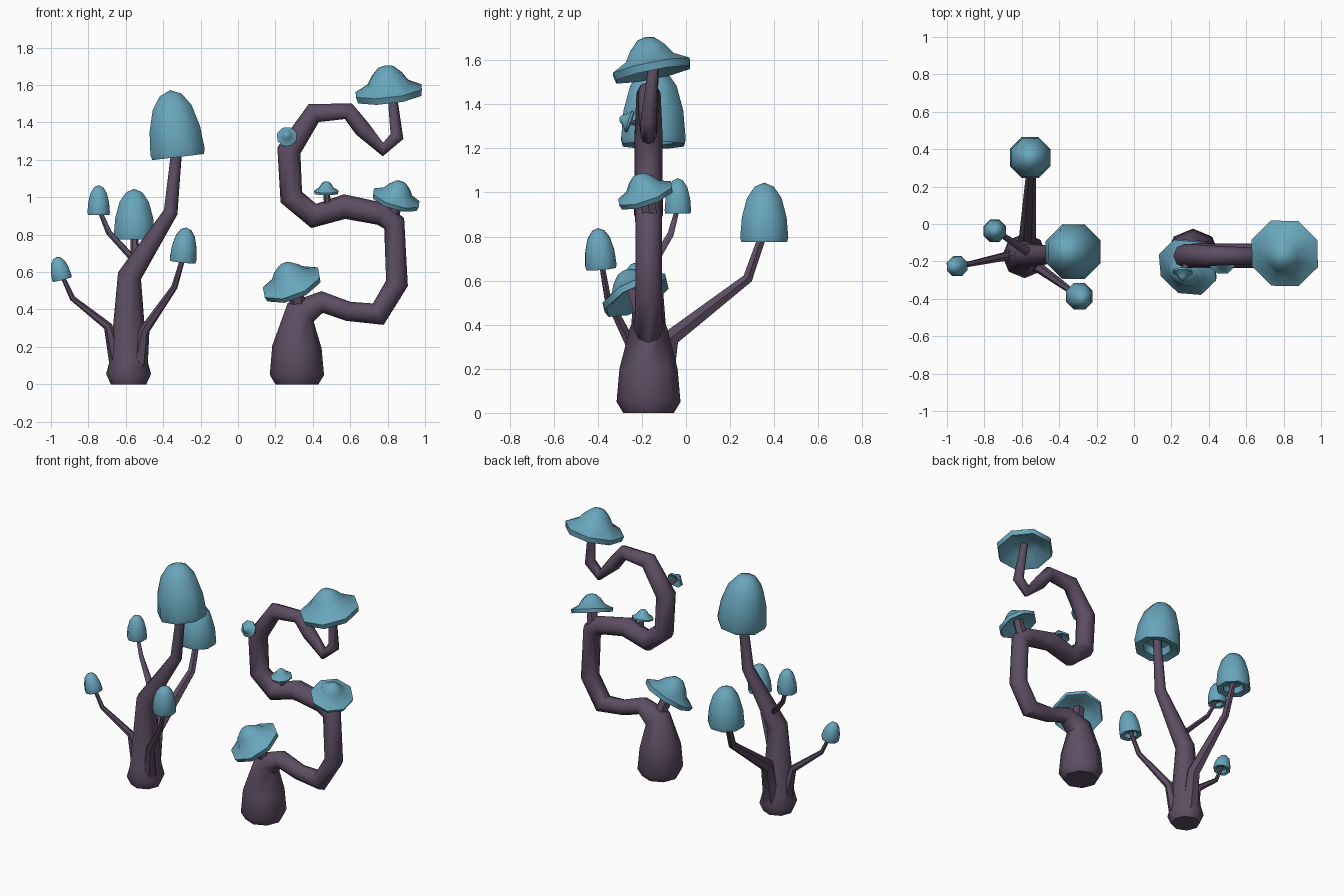
import bpy, bmesh, math
from mathutils import Vector

if "Cube" in bpy.data.objects:
    bpy.data.objects.remove(bpy.data.objects["Cube"])


def material(name, color):
    m = bpy.data.materials.new(name)
    m.diffuse_color = color
    m.use_nodes = True
    m.node_tree.nodes["Principled BSDF"].inputs["Base Color"].default_value = m.diffuse_color
    return m


STEM = material("stem_purple", (0.11, 0.075, 0.125, 1))
CAP = material("cap_blue", (0.14, 0.38, 0.50, 1))


def finish(name, bm, mat):
    bmesh.ops.recalc_face_normals(bm, faces=bm.faces)
    me = bpy.data.meshes.new(name)
    bm.to_mesh(me)
    bm.free()
    me.materials.append(mat)
    ob = bpy.data.objects.new(name, me)
    bpy.context.collection.objects.link(ob)
    bpy.ops.object.select_all(action='DESELECT')
    ob.select_set(True)
    bpy.context.view_layer.objects.active = ob
    bpy.ops.object.shade_smooth_by_angle(angle=math.radians(55))
    return ob


def skin(bm, rings):
    """Bridge consecutive rings of points; single-point rings become poles."""
    vs = [[bm.verts.new(p) for p in r] for r in rings]
    for a, b in zip(vs, vs[1:]):
        n = max(len(a), len(b))
        for i in range(n):
            j = (i + 1) % n
            if len(a) == 1:
                bm.faces.new((a[0], b[i], b[j]))
            elif len(b) == 1:
                bm.faces.new((a[i], a[j], b[0]))
            else:
                bm.faces.new((a[i], a[j], b[j], b[i]))
    for end in (vs[0], vs[-1]):
        if len(end) > 2:
            bm.faces.new(end)


def tube(name, path, sides=8):
    """Tapered tube through (x, y, z, radius) points with mitred bends."""
    pts = [Vector(p[:3]) for p in path]
    rings, u = [], Vector((1, 0, 0))
    for i, p in enumerate(pts):
        d_in = (p - pts[max(i - 1, 0)]).normalized()
        d_out = (pts[min(i + 1, len(pts) - 1)] - p).normalized()
        t = (d_in + d_out).normalized()
        if i == 0:
            t = Vector((0, 0, 1))
        u = (u - t * u.dot(t)).normalized()
        v = t.cross(u)
        ang = [2 * math.pi * k / sides for k in range(sides)]
        rings.append([p + (u * math.cos(a) + v * math.sin(a)) * path[i][3] for a in ang])
    bm = bmesh.new()
    skin(bm, rings)
    return finish(name, bm, STEM)


# Cap profiles as (radius, height) fractions, from hollow underside to tip
BELL = [(0, .22), (.5, .17), (.6, .03), (.95, 0), (1, .08), (.93, .42), (.72, .74), (.4, .93), (0, 1)]
HAT = [(0, .42), (.45, .32), (.85, .03), (.96, 0), (1, .2), (.62, .42), (.45, .7), (.22, .94), (0, 1)]


def cap(name, profile, base, axis, r, h):
    """Eight-sided cap revolved around a tilted axis."""
    q = Vector((0, 0, 1)).rotation_difference(Vector(axis))
    base = Vector(base)
    rings = []
    for pr, ph in profile:
        n = 8 if pr else 1
        rings.append([base + q @ Vector((pr * r * math.cos((k + .5) * math.pi / 4),
                                         pr * r * math.sin((k + .5) * math.pi / 4),
                                         ph * h)) for k in range(n)])
    bm = bmesh.new()
    skin(bm, rings)
    return finish(name, bm, CAP)


# Branching plant: trunk and four branches
tube("branching_trunk", [(-.585, -.17, 0, .095), (-.585, -.17, .055, .12), (-.585, -.17, .13, .1),
                         (-.58, -.17, .58, .064), (-.36, -.16, .92, .038), (-.325, -.15, 1.28, .028)])
tube("back_branch", [(-.575, -.12, .05, .06), (-.57, -.07, .34, .045),
                     (-.55, .28, .61, .026), (-.555, .36, .84, .02)], 6)
tube("left_branch", [(-.63, -.17, .05, .05), (-.695, -.175, .31, .024),
                     (-.885, -.215, .46, .015), (-.945, -.225, .59, .011)], 6)
tube("right_branch", [(-.535, -.2, .05, .05), (-.5, -.24, .29, .028),
                      (-.34, -.355, .52, .017), (-.29, -.385, .69, .013)], 6)
tube("upper_branch", [(-.55, -.16, .66, .025), (-.69, -.07, .81, .016), (-.745, -.035, .94, .011)], 6)

# Bell caps
cap("main_bell_cap", BELL, (-.32, -.148, 1.215), (-.12, 0, 1), .158, .36)
cap("back_bell_cap", BELL, (-.555, .355, .775), (0, 0, 1), .118, .27)
cap("left_bell_cap", BELL, (-.94, -.225, .56), (-.25, -.05, 1), .058, .125)
cap("right_bell_cap", BELL, (-.295, -.385, .655), (.1, -.08, 1), .077, .185)
cap("upper_bell_cap", BELL, (-.745, -.037, .905), (0, 0, 1), .065, .16)

# Winding plant: bulbous foot and S-shaped stalk
S = [(.315, 0, .115), (.315, .05, .145), (.315, .2, .132), (.335, .385, .085), (.45, .44, .058),
     (.59, .39, .052), (.75, .375, .064), (.85, .54, .06), (.835, .86, .06), (.77, .91, .062),
     (.57, .95, .066), (.405, .9, .066), (.285, 1.0, .064), (.272, 1.25, .064), (.405, 1.45, .055),
     (.59, 1.46, .046), (.665, 1.365, .045), (.775, 1.255, .036), (.85, 1.325, .037)]
tube("winding_stalk", [(x, -.17, z, r) for x, z, r in S] + [(.82, -.145, 1.585, .024)])
tube("low_cap_stem", [(.34, -.17, .37, .045), (.28, -.235, .57, .04)], 6)
tube("middle_cap_stem", [(.82, -.16, .86, .04), (.845, -.18, 1.01, .034)], 6)
tube("tiny_upper_stem", [(.48, -.19, .95, .02), (.472, -.2, 1.04, .016)], 6)
tube("tiny_side_stem", [(.29, -.17, 1.29, .02), (.262, -.262, 1.325, .016)], 6)

# Hat caps
cap("top_hat_cap", HAT, (.81, -.15, 1.535), (-.12, -.2, 1), .192, .175)
cap("low_hat_cap", HAT, (.295, -.22, .52), (-.4, -.5, 1), .17, .145)
cap("middle_hat_cap", HAT, (.84, -.178, .975), (.3, -.35, 1), .137, .12)
cap("tiny_upper_hat_cap", HAT, (.472, -.2, 1.02), (0, -.15, 1), .07, .066)
cap("tiny_side_hat_cap", HAT, (.262, -.25, 1.32), (-.05, -1, .35), .056, .055)
